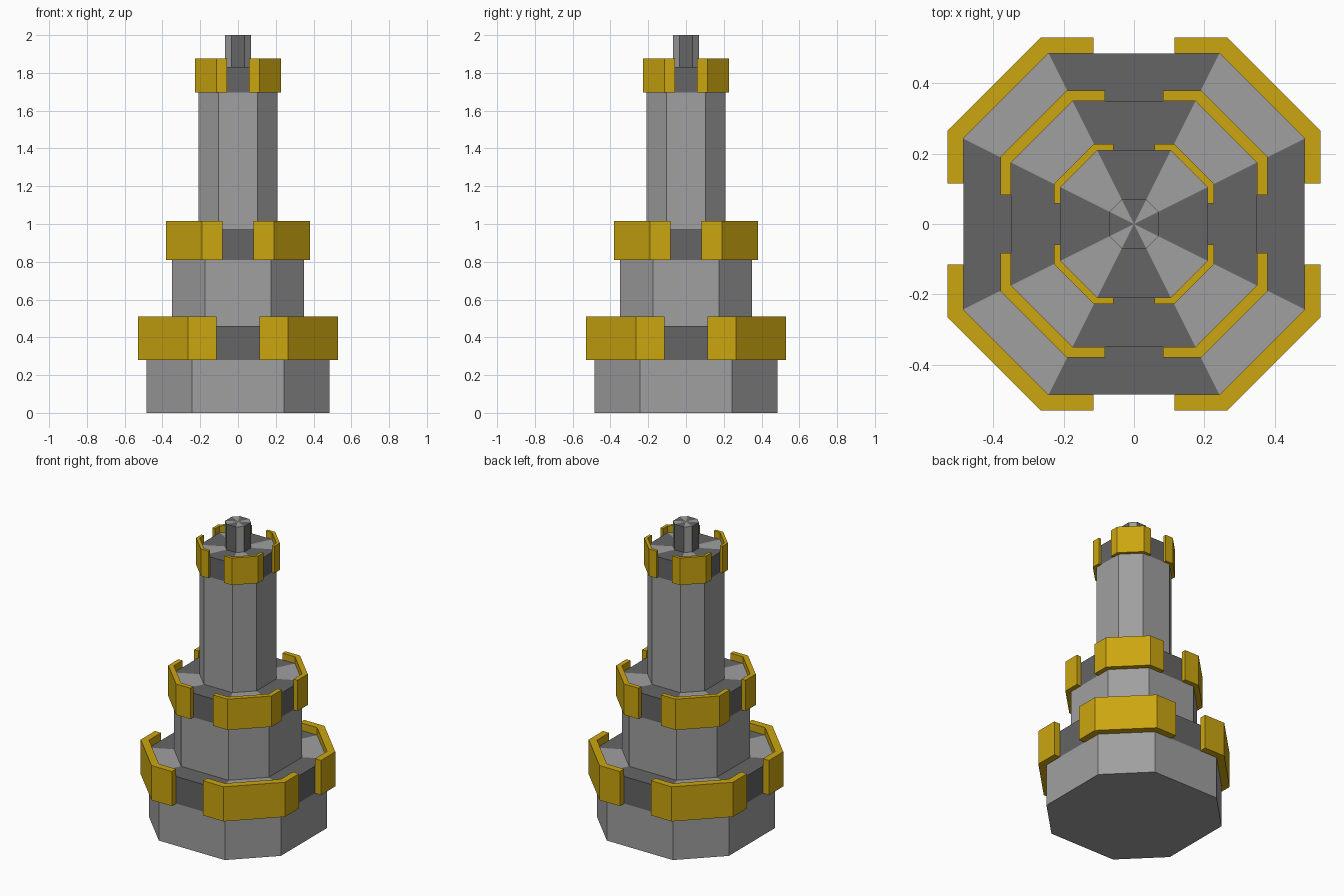
import bpy, bmesh
from mathutils import Matrix
from math import pi

if "Cube" in bpy.data.objects:
    bpy.data.objects.remove(bpy.data.objects["Cube"])


def material(name, rgb):
    m = bpy.data.materials.new(name)
    m.diffuse_color = (*rgb, 1)
    m.use_nodes = True
    m.node_tree.nodes["Principled BSDF"].inputs["Base Color"].default_value = m.diffuse_color
    return m


STONE = material("stone", (0.35, 0.35, 0.35))
DARK = material("dark_stone", (0.13, 0.13, 0.13))
GOLD = material("gold", (0.6, 0.38, 0.005))


def finish(bm, name, mats):
    bmesh.ops.recalc_face_normals(bm, faces=bm.faces)
    me = bpy.data.meshes.new(name)
    bm.to_mesh(me)
    bm.free()
    for m in mats:
        me.materials.append(m)
    ob = bpy.data.objects.new(name, me)
    bpy.context.collection.objects.link(ob)
    return ob


def octagon(bm, w, z):
    """Eight vertices; the axis-facing sides are as long as w."""
    ring = []
    for k in range(4):
        rot = Matrix.Rotation(k * pi / 2, 3, 'Z')
        for y in (-w / 2, w / 2):
            ring.append(bm.verts.new(rot @ Matrix.Identity(3) @ bm_vec(w, y, z)))
    return ring


def bm_vec(x, y, z):
    from mathutils import Vector
    return Vector((x, y, z))


# Stepped tower: (half width, height, axis-facing sides dark below this ring)
profile = [
    (0.485, 0.00, False), (0.485, 0.28, False), (0.485, 0.46, True),
    (0.349, 0.46, True), (0.349, 0.81, False), (0.349, 0.97, True),
    (0.209, 0.97, True), (0.209, 1.695, False), (0.209, 1.83, True),
    (0.070, 1.83, True), (0.070, 2.00, True),
]
bm = bmesh.new()
rings = [octagon(bm, w, z) for w, z, _ in profile]
bm.faces.new(rings[0])
for low, high, (_, _, dark) in zip(rings, rings[1:], profile[1:]):
    for i in range(8):
        j = (i + 1) % 8
        f = bm.faces.new((low[i], low[j], high[j], high[i]))
        f.material_index = int(dark and i % 2 == 0)
# Spire cap as a fan of alternating wedges
tip = bm.verts.new((0, 0, 2.0))
for i in range(8):
    f = bm.faces.new((rings[-1][i], rings[-1][(i + 1) % 8], tip))
    f.material_index = int(i % 2 == 0)
finish(bm, "tower_body", (STONE, DARK))


# Gold parapets: four corner pieces wrapping the diagonals of each tier
def parapet(name, inner, outer, gap, z0, z1):
    bm = bmesh.new()
    for k in range(4):
        rot = Matrix.Rotation(k * pi / 2, 3, 'Z')
        outline = [(outer, gap), (outer, outer / 2), (outer / 2, outer), (gap, outer),
                   (gap, inner), (inner / 2, inner), (inner, inner / 2), (inner, gap)]
        low, high = ([bm.verts.new(rot @ bm_vec(x, y, z)) for x, y in outline]
                     for z in (z0, z1))
        for i in range(8):
            j = (i + 1) % 8
            bm.faces.new((low[i], low[j], high[j], high[i]))
        # Top and bottom as three quads each
        for ring in (low, high):
            for i in range(3):
                bm.faces.new((ring[i], ring[i + 1], ring[6 - i], ring[7 - i]))
    finish(bm, name, (GOLD,))


parapet("lower_parapet", 0.485, 0.53, 0.115, 0.28, 0.51)
parapet("middle_parapet", 0.349, 0.38, 0.083, 0.81, 1.015)
parapet("upper_parapet", 0.209, 0.228, 0.058, 1.695, 1.875)
